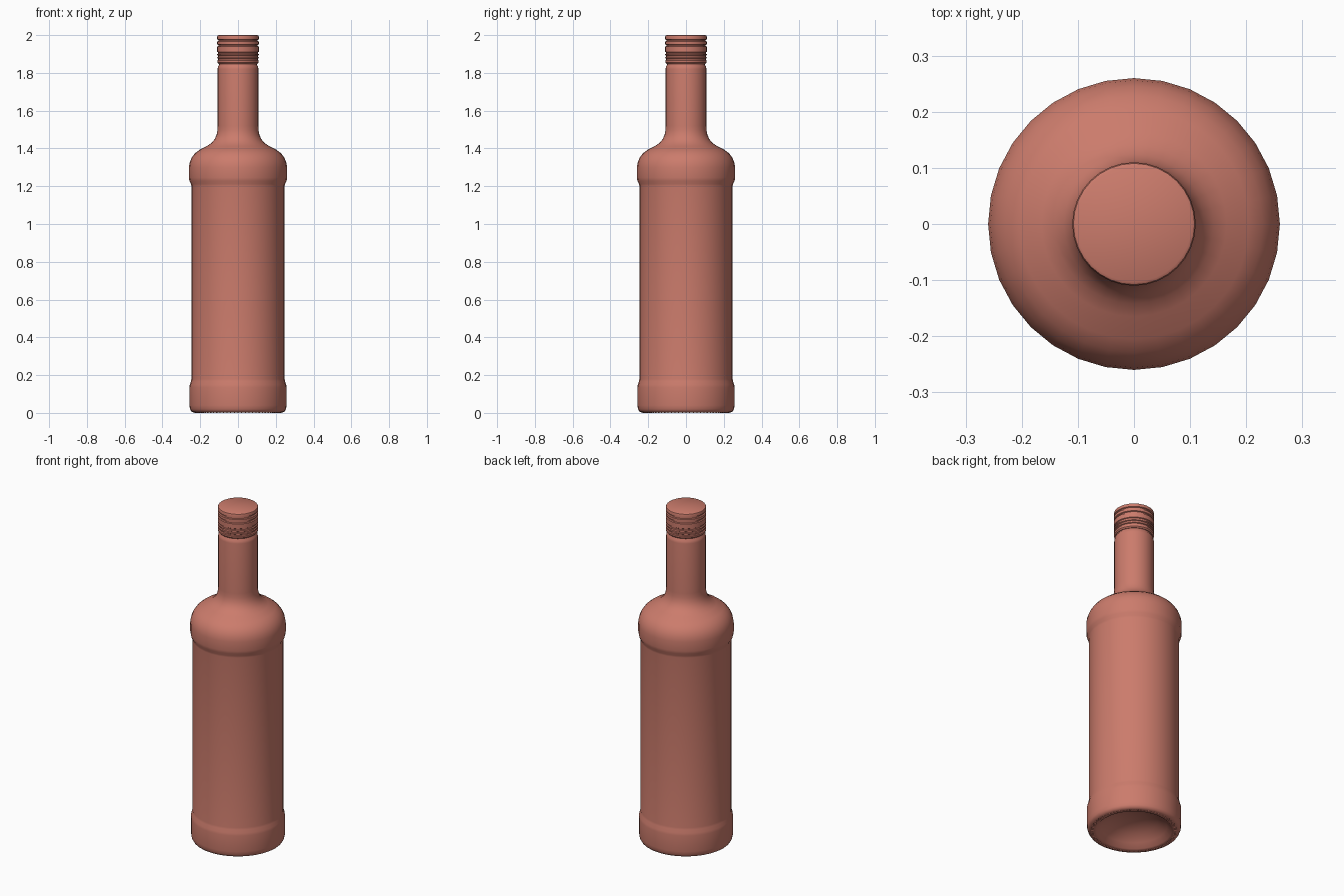
import bpy, bmesh, math
from mathutils import Matrix

if "Cube" in bpy.data.objects:
    bpy.data.objects.remove(bpy.data.objects["Cube"])

SEG = 32

mat = bpy.data.materials.new("clay_red")
mat.diffuse_color = (0.60, 0.20, 0.15, 1)
mat.use_nodes = True
mat.node_tree.nodes["Principled BSDF"].inputs["Base Color"].default_value = mat.diffuse_color


def finish(name, bm, angle=40):
    bmesh.ops.recalc_face_normals(bm, faces=bm.faces)
    me = bpy.data.meshes.new(name)
    bm.to_mesh(me)
    bm.free()
    ob = bpy.data.objects.new(name, me)
    bpy.context.collection.objects.link(ob)
    me.materials.append(mat)
    bpy.ops.object.select_all(action='DESELECT')
    ob.select_set(True)
    bpy.context.view_layer.objects.active = ob
    bpy.ops.object.shade_smooth_by_angle(angle=math.radians(angle))
    return ob


def lathe(name, profile, angle=40):
    """Revolve (radius, z) points around z; radius 0 closes an end."""
    bm = bmesh.new()
    rings = []
    for r, z in profile:
        n = 1 if r == 0 else SEG
        rings.append([bm.verts.new((r * math.cos(2 * math.pi * i / SEG),
                                    r * math.sin(2 * math.pi * i / SEG), z)) for i in range(n)])
    for a, b in zip(rings, rings[1:]):
        for i in range(SEG):
            j = (i + 1) % SEG
            quad = [a[i % len(a)], a[j % len(a)], b[j % len(b)], b[i % len(b)]]
            bm.faces.new(list(dict.fromkeys(quad)))
    return finish(name, bm, angle)


# Bottle: domed underside, foot band, body, shoulder, neck
lathe("bottle", [
    (0, 0.09), (0.07, 0.083), (0.13, 0.063), (0.18, 0.03), (0.205, 0.006),
    (0.215, 0.002), (0.235, 0.002), (0.248, 0.008), (0.254, 0.02),
    (0.257, 0.04), (0.257, 0.135), (0.255, 0.15), (0.249, 0.168), (0.247, 0.18),
    (0.247, 1.2), (0.249, 1.212), (0.257, 1.228), (0.26, 1.245),
    (0.26, 1.30), (0.256, 1.325), (0.246, 1.35), (0.229, 1.373), (0.205, 1.392),
    (0.165, 1.412), (0.142, 1.428), (0.125, 1.447), (0.114, 1.47), (0.109, 1.495),
    (0.108, 1.52), (0.108, 1.82), (0.106, 1.835), (0.100, 1.842), (0.098, 1.86), (0, 1.86)])

# Screw cap: plain skirt with narrow grooves, rounded top edge
cap = [(0, 1.848), (0.103, 1.848), (0.109, 1.855)]
for z, depth in ((1.872, 0.005), (1.888, 0.005), (1.905, 0.005), (1.945, 0.006), (1.972, 0.006)):
    cap += [(0.110, z - 0.006), (0.110 - depth, z - 0.003),
            (0.110 - depth, z + 0.003), (0.110, z + 0.006)]
cap += [(0.110, 1.991), (0.108, 1.997), (0.103, 2.0), (0, 2.0)]
lathe("screw_cap", cap, 35)

# Foot grip: ring of small bumps under the base
bm = bmesh.new()
N = 72
for i in range(N):
    m = (Matrix.Rotation(2 * math.pi * i / N, 4, 'Z') @ Matrix.Translation((0.226, 0, 0.004))
         @ Matrix.Diagonal((0.010, 0.005, 0.004, 1)))
    bmesh.ops.create_uvsphere(bm, u_segments=8, v_segments=6, radius=1, matrix=m)
finish("foot_grip", bm)
